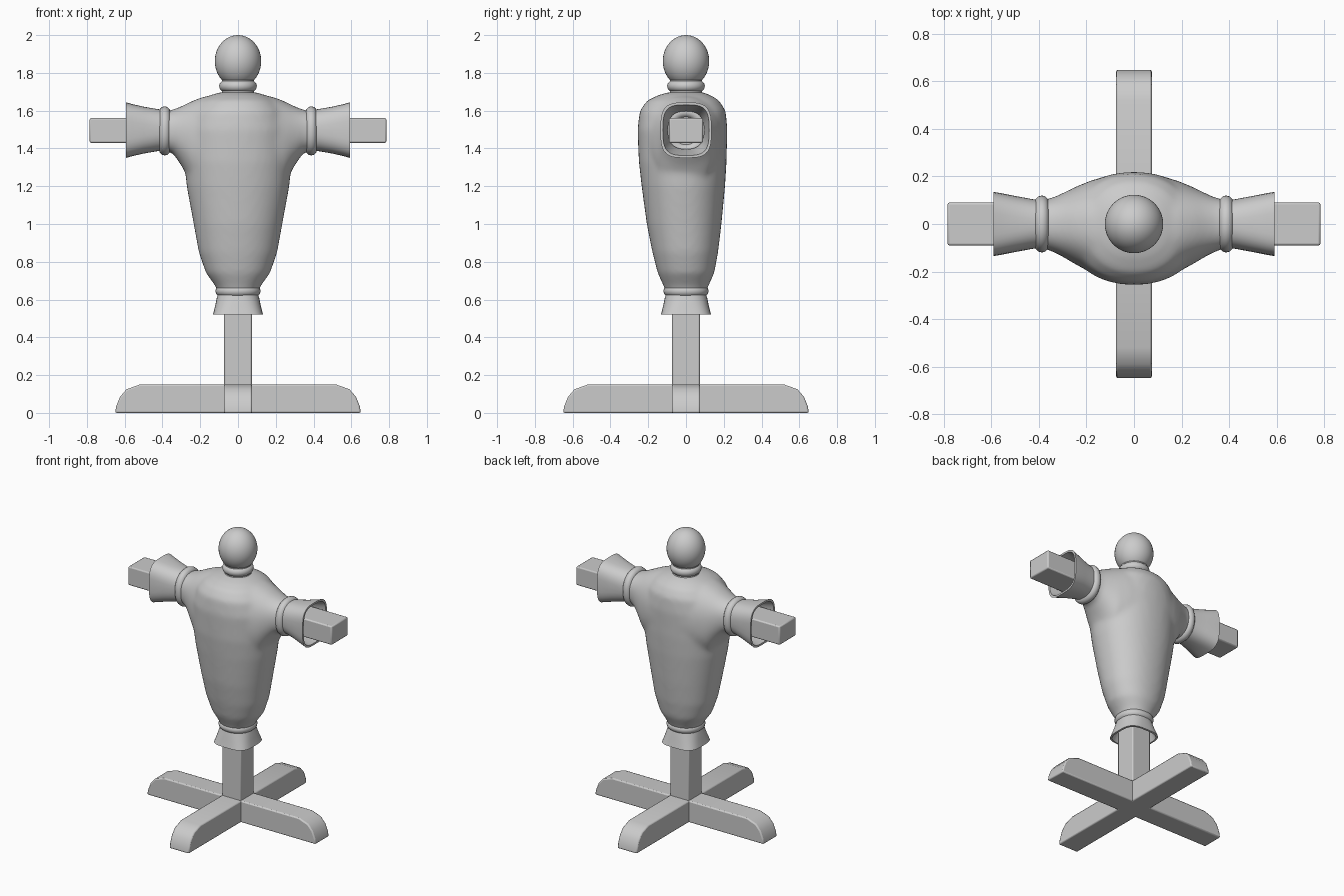
import bpy, bmesh, math

if "Cube" in bpy.data.objects:
    bpy.data.objects.remove(bpy.data.objects["Cube"])


def finish(name, bm, smooth=True):
    bmesh.ops.remove_doubles(bm, verts=bm.verts, dist=1e-5)
    bmesh.ops.recalc_face_normals(bm, faces=bm.faces)
    me = bpy.data.meshes.new(name)
    bm.to_mesh(me)
    bm.free()
    ob = bpy.data.objects.new(name, me)
    bpy.context.collection.objects.link(ob)
    if smooth:
        bpy.ops.object.select_all(action='DESELECT')
        ob.select_set(True)
        bpy.context.view_layer.objects.active = ob
        bpy.ops.object.shade_smooth_by_angle(angle=math.radians(40))
    return ob


def loft(bm, sections, axis='z', caps=True, n=40):
    """Sections: (position, centre a, half a, centre b, half b, exponent)."""
    rings = []
    for t, ca, ha, cb, hb, e in sections:
        ring = []
        for i in range(n):
            u = 2 * math.pi * i / n
            c, s = math.cos(u), math.sin(u)
            a = ca + ha * math.copysign(abs(c) ** (2 / e), c)
            b = cb + hb * math.copysign(abs(s) ** (2 / e), s)
            ring.append(bm.verts.new((a, b, t) if axis == 'z' else (t, a, b)))
        rings.append(ring)
    for r, q in zip(rings, rings[1:]):
        for i in range(n):
            j = (i + 1) % n
            bm.faces.new((r[i], r[j], q[j], q[i]))
    if caps:
        bm.faces.new(rings[0])
        bm.faces.new(rings[-1])


def rope_ring(name, pos, ha, hb, centre_b, axis, r=0.03, e=2.2):
    bm = bmesh.new()
    secs = []
    for k in range(13):
        v = 2 * math.pi * k / 12
        d = r * math.sin(v) - r
        secs.append((pos + r * math.cos(v), 0, ha + d, centre_b, hb + d, e))
    loft(bm, secs, axis, caps=False)
    finish(name, bm)


def bevel(ob, w):
    m = ob.modifiers.new("bevel", 'BEVEL')
    m.width, m.segments = w, 2


def box(name, size, centre):
    bm = bmesh.new()
    bmesh.ops.create_cube(bm, size=1)
    for v in bm.verts:
        v.co = [v.co[i] * size[i] + centre[i] for i in range(3)]
    bevel(finish(name, bm), 0.008)


# Crossed base beams with rounded ends
half = [(0.65, 0), (0.645, 0.035), (0.625, 0.085), (0.59, 0.125), (0.52, 0.15)]
outline = half + [(-x, z) for x, z in reversed(half)]
for name, turned in (("base_beam_x", False), ("base_beam_y", True)):
    bm = bmesh.new()
    verts = [bm.verts.new((-0.075, x, z) if turned else (x, -0.075, z)) for x, z in outline]
    face = bm.faces.new(verts)
    ext = bmesh.ops.extrude_face_region(bm, geom=[face])
    moved = [g for g in ext["geom"] if isinstance(g, bmesh.types.BMVert)]
    bmesh.ops.translate(bm, verts=moved, vec=(0.15, 0, 0) if turned else (0, 0.15, 0))
    bevel(finish(name, bm), 0.008)

# Wooden post and arm bar
box("post", (0.146, 0.146, 0.75), (0, 0, 0.475))
box("arm_bar", (1.57, 0.18, 0.13), (0, 0, 1.495))

# Stuffed body: upright torso fused with a sideways shoulder loft
bm = bmesh.new()
torso = [  # z, half width, front y, back y
    (0.62, 0.10, -0.10, 0.10), (0.67, 0.118, -0.118, 0.118),
    (0.74, 0.17, -0.15, 0.15), (0.85, 0.208, -0.178, 0.17),
    (1.0, 0.235, -0.208, 0.188), (1.2, 0.272, -0.235, 0.207),
    (1.33, 0.285, -0.25, 0.215), (1.5, 0.285, -0.257, 0.22),
    (1.6, 0.25, -0.245, 0.21), (1.655, 0.2, -0.205, 0.175),
    (1.685, 0.14, -0.14, 0.125), (1.7, 0.08, -0.08, 0.08)]
loft(bm, [(z, 0, w, (f + b) / 2, (b - f) / 2, 2.15) for z, w, f, b in torso])
shoulder = [  # x, front y, back y, bottom z, top z
    (0, -0.25, 0.215, 1.2, 1.695), (0.1, -0.237, 0.208, 1.2, 1.69),
    (0.19, -0.2, 0.18, 1.2, 1.672), (0.25, -0.168, 0.155, 1.22, 1.648),
    (0.3, -0.138, 0.13, 1.31, 1.623), (0.345, -0.115, 0.11, 1.375, 1.605),
    (0.4, -0.1, 0.1, 1.39, 1.595)]
rows = [(-x, *r) for x, *r in reversed(shoulder[1:])] + shoulder
loft(bm, [(x, (f + b) / 2, (b - f) / 2, (lo + hi) / 2, (hi - lo) / 2, 2.3)
          for x, f, b, lo, hi in rows], 'x')
body = finish("stuffed_body", bm)
rm = body.modifiers.new("fuse", 'REMESH')
rm.mode, rm.voxel_size, rm.use_smooth_shade = 'VOXEL', 0.014, True
sm = body.modifiers.new("soften", 'SMOOTH')
sm.factor, sm.iterations = 0.5, 12

# Flared hollow sleeve cuffs and their ropes
for side, s in (("left", -1), ("right", 1)):
    bm = bmesh.new()
    cuff = [(0.38, 0.098, 0.105, 2.3), (0.43, 0.105, 0.112, 2.4), (0.5, 0.118, 0.124, 2.8),
            (0.56, 0.13, 0.138, 3.2), (0.592, 0.135, 0.147, 3.4), (0.592, 0.122, 0.134, 3.4),
            (0.5, 0.106, 0.112, 3), (0.43, 0.095, 0.1, 2.6)]
    loft(bm, [(s * x, 0, a, 1.497, b, e) for x, a, b, e in cuff], 'x', caps=False)
    finish("cuff_" + side, bm)
    rope_ring("arm_rope_" + side, s * 0.388, 0.12, 0.13, 1.493, 'x')

# Flared hollow skirt under the waist rope
bm = bmesh.new()
skirt = [(0.65, 0.1, 2.2), (0.61, 0.112, 2.4), (0.57, 0.12, 2.8), (0.522, 0.132, 3.4),
         (0.52, 0.12, 3.4), (0.57, 0.108, 2.8), (0.62, 0.1, 2.4)]
loft(bm, [(z, 0, w, 0, w, e) for z, w, e in skirt], caps=False)
finish("skirt", bm)
rope_ring("waist_rope", 0.645, 0.12, 0.12, 0, 'z')

# Neck, neck rope and head
bm = bmesh.new()
loft(bm, [(0.0 + z, 0, w, 0, w, 2) for z, w in ((1.66, 0.1), (1.7, 0.085), (1.78, 0.085))])
finish("neck", bm)
rope_ring("neck_rope", 1.73, 0.1, 0.1, 0, 'z', e=2)
bm = bmesh.new()
bmesh.ops.create_uvsphere(bm, u_segments=40, v_segments=24, radius=1)
for v in bm.verts:
    v.co = (v.co.x * 0.123, v.co.y * 0.123, v.co.z * 0.138 + 1.862)
finish("head", bm)
